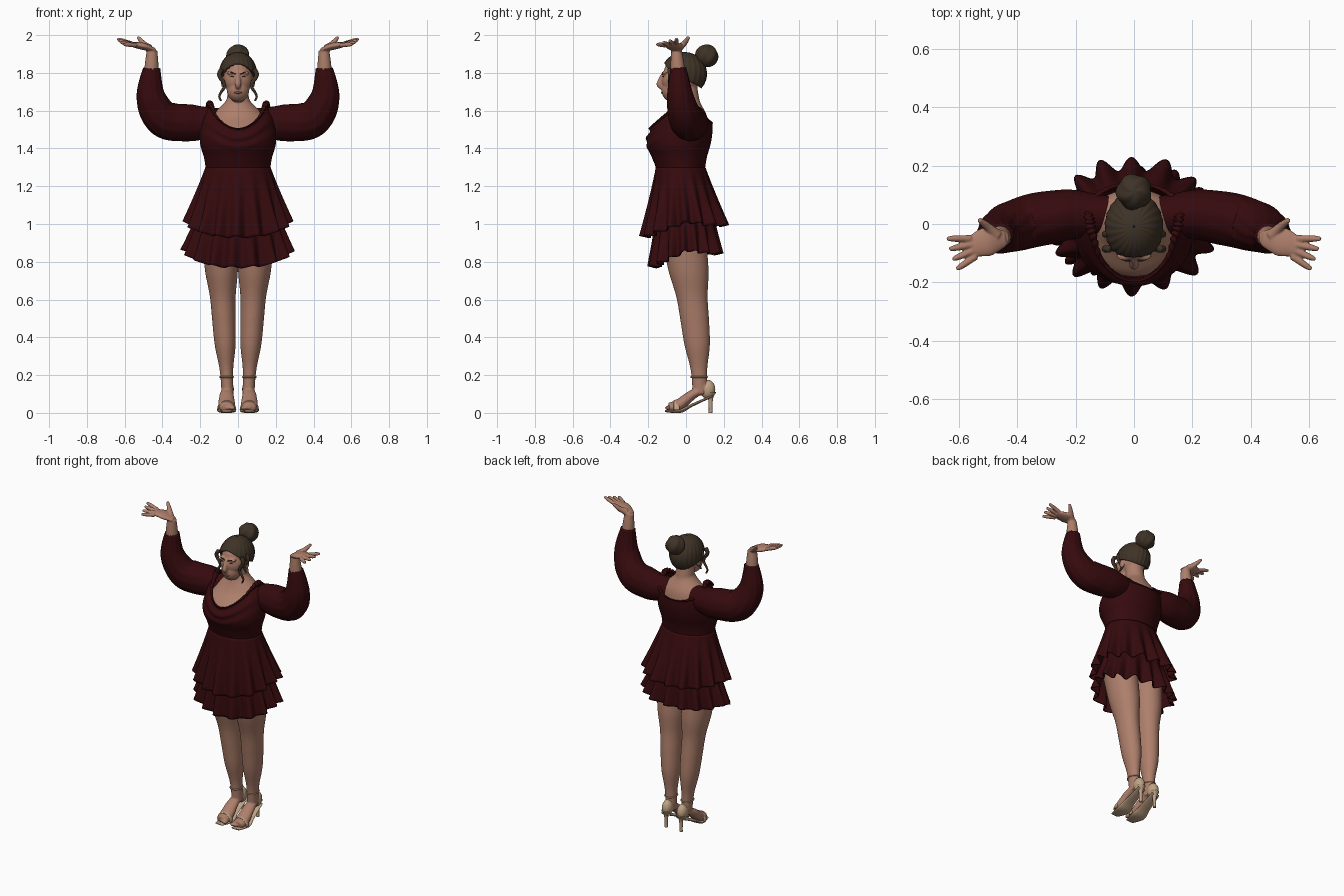
import bpy, bmesh, math
from math import sin, cos, pi
from mathutils import Vector, Matrix

if "Cube" in bpy.data.objects:
    bpy.data.objects.remove(bpy.data.objects["Cube"], do_unlink=True)


def material(name, red, green, blue):
    mat = bpy.data.materials.new(name)
    mat.use_nodes = True
    mat.diffuse_color = (red, green, blue, 1)
    mat.node_tree.nodes["Principled BSDF"].inputs["Base Color"].default_value = (red, green, blue, 1)
    return mat


SKIN = material("skin", .42, .21, .145)
DRESS = material("dark_red_cloth", .036, .003, .004)
HAIR = material("brown_hair", .05, .033, .02)
SHOE = material("tan_leather", .52, .36, .23)
LIPS = material("lips", .3, .12, .09)
UP, BACK = Vector((0, 0, 1)), Vector((0, 1, 0))


def spline(keys, t):
    """Smooth interpolation through evenly spaced vectors or numbers."""
    last = len(keys) - 1
    i = max(0, min(int(t * last), last - 1))
    f = t * last - i
    a, b, c, d = (keys[max(0, min(i + k, last))] for k in (-1, 0, 1, 2))
    return b + (c - a + (2 * a - 5 * b + 4 * c - d + (3 * (b - c) + d - a) * f) * f) * (f / 2)


def surface(bm, point, around, along, cap=True):
    """Skin of point(angle, v), closed around and optionally capped at its ends."""
    rows = [[bm.verts.new(point(2 * pi * i / around, j / along)) for i in range(around)]
            for j in range(along + 1)]
    for low, high in zip(rows, rows[1:]):
        for i in range(around):
            k = (i + 1) % around
            bm.faces.new((low[i], low[k], high[k], high[i]))
    if cap:
        bm.faces.new(rows[0])
        bm.faces.new(rows[-1])


def no_ripple(angle, v):
    return 0


def tube(bm, path, radii, hint=UP, flat=1, around=20, along=24, ripple=no_ripple):
    """Tube along a smooth path; flat scales the radius on the hint side."""
    path = [Vector(p) for p in path]

    def point(angle, v):
        tangent = spline(path, min(1, v + .01)) - spline(path, max(0, v - .01))
        side = tangent.cross(hint).normalized()
        normal = side.cross(tangent).normalized()
        radius = spline(radii, v) * (1 + ripple(angle, v))
        return spline(path, v) + (side * cos(angle) + normal * sin(angle) * flat) * radius
    surface(bm, point, around, along)


def section(row, angle, z, grow=0):
    """Point on a level ellipse given by half width, front y and back y."""
    half, front, back = row
    return Vector(((half + grow) * cos(angle),
                   (front + back) / 2 + ((back - front) / 2 + grow) * sin(angle), z))


def ball(bm, centre, radii):
    place = Matrix.Translation(centre) @ Matrix.Diagonal((*radii, 1))
    bmesh.ops.create_uvsphere(bm, u_segments=24, v_segments=16, radius=1, matrix=place)


def finish(name, bm, mat, mirror=False, voxel=0, thick=0):
    bmesh.ops.recalc_face_normals(bm, faces=bm.faces)
    for face in bm.faces:
        face.smooth = True
    mesh = bpy.data.meshes.new(name)
    bm.to_mesh(mesh)
    bm.free()
    mesh.materials.append(mat)
    ob = bpy.data.objects.new(name, mesh)
    bpy.context.collection.objects.link(ob)
    if voxel:
        merge = ob.modifiers.new("merge", "REMESH")
        merge.mode, merge.voxel_size, merge.use_smooth_shade = "VOXEL", voxel, True
        ob.modifiers.new("soften", "SMOOTH").iterations = 4
    if thick:
        ob.modifiers.new("thickness", "SOLIDIFY").thickness = thick
    if mirror:
        ob.modifiers.new("mirror", "MIRROR")


def front_of(angle):
    return max(0, -sin(angle))


def back_of(angle):
    return max(0, sin(angle))


# Head, neck and chest, merged into one skin
bm = bmesh.new()
ball(bm, (0, -.02, 1.79), (.08, .1, .1))
ball(bm, (0, -.06, 1.76), (.075, .07, .08))
ball(bm, (0, -.07, 1.71), (.06, .06, .065))
tube(bm, [(0, .02, 1.6), (0, 0, 1.75)], [.06, .055], BACK)
tube(bm, [(0, -.12, 1.8), (0, -.14, 1.74), (0, -.12, 1.72)], [.008, .016, .01], BACK)
for side in (-1, 1):
    ball(bm, (side * .08, -.02, 1.75), (.01, .02, .03))
    ball(bm, (side * .03, -.11, 1.8), (.03, .016, .01))
CHEST = [Vector(r) for r in ((.16, -.17, .1), (.175, -.175, .12), (.14, -.09, .11), (.06, -.05, .07))]
surface(bm, lambda a, v: section(spline(CHEST, v), a, 1.4 + .26 * v), 40, 30)
finish("head_and_chest", bm, SKIN, voxel=.005)

# Eyes, brows and lips
bm = bmesh.new()
ball(bm, (.03, -.12, 1.78), (.012, .005, .003))
tube(bm, [(.012, -.124, 1.793), (.035, -.122, 1.802), (.058, -.102, 1.8)], [.003, .004, .002], around=8)
finish("eyes_and_brows", bm, HAIR, mirror=True)
bm = bmesh.new()
ball(bm, (0, -.125, 1.695), (.022, .008, .006))
finish("lips", bm, LIPS)


# Hair cap with a high hairline at the front, a twisted bun and loose curls
def hair_point(angle, v):
    reach = 1.8 - .75 * front_of(angle) ** 1.5 + .5 * back_of(angle)
    polar = reach * max(v, .01)
    r = 1 + .012 * sin(22 * angle + 5 * v) * sin(polar)
    return Vector((.1 * r * sin(polar) * cos(angle), .12 * r * sin(polar) * sin(angle) - .01,
                   1.795 + .115 * r * cos(polar)))


def bun_point(angle, v):
    polar = pi * max(.01, min(v, .99))
    r = .06 + .003 * sin(5 * angle + 9 * v) * sin(polar)
    return Vector((r * sin(polar) * cos(angle), .11 + r * sin(polar) * sin(angle), 1.89 + r * cos(polar)))


bm = bmesh.new()
surface(bm, hair_point, 132, 28, cap=False)
finish("hair_cap", bm, HAIR, thick=.02)
bm = bmesh.new()
surface(bm, bun_point, 60, 24)
finish("hair_bun", bm, HAIR)
bm = bmesh.new()
for y, turns in ((-.085, 8), (-.035, 6)):
    curl = [(.085 + .014 * sin(1.3 * k), y, 1.82 - .024 * k) for k in range(turns)]
    tube(bm, curl, [.013, .009, .005], BACK, around=10, along=36)
finish("hair_curls", bm, HAIR, mirror=True)

# Bodice with a draped neckline
BODICE = [Vector(r) for r in ((.17, -.155, .1), (.18, -.18, .11), (.2, -.21, .13),
                              (.2, -.195, .14), (.185, -.145, .135), (.15, -.09, .11))]
WAIST, SHOULDER = 1.28, 1.635


def bodice_point(angle, v, grow=0):
    neck = SHOULDER - .13 * front_of(angle) ** 3 - .1 * back_of(angle)
    z = WAIST + (neck - WAIST) * v
    drape = .014 * sin(26 * v) * front_of(angle) * max(0, v - .4)
    return section(spline(BODICE, (z - WAIST) / (SHOULDER - WAIST)), angle, z, grow + drape)


bm = bmesh.new()
surface(bm, bodice_point, 96, 48, cap=False)
finish("bodice", bm, DRESS, thick=.008)


# Gathered frill along the neckline, fullest at the shoulders
def frill_point(angle, v):
    r = .004 + .012 * cos(angle) ** 2 * (1 + .35 * sin(40 * angle))
    return bodice_point(angle, 1, r * cos(2 * pi * v)) + UP * r * sin(2 * pi * v)


bm = bmesh.new()
surface(bm, frill_point, 240, 10, cap=False)
finish("neckline_frill", bm, DRESS)


# Two flared, fluted skirt tiers
def skirt(name, waist, hem, top, bottom, drop, phase):
    rows = [Vector(waist), Vector(hem)]

    def point(angle, v):
        edge = bottom - drop * front_of(angle) - .02 * back_of(angle)
        flute = cos(16 * angle + phase + .5 * sin(3 * angle))
        wave = .024 * v ** 1.4 * (flute + .2 * sin(7 * angle))
        return section(rows[0].lerp(rows[1], v), angle, top + (edge - top) * v + wave * v / 4, wave)
    bm = bmesh.new()
    surface(bm, point, 240, 24, cap=False)
    finish(name, bm, DRESS, thick=.006)


skirt("upper_skirt", (.173, -.16, .103), (.27, -.22, .21), 1.3, 1.01, .08, 0)
skirt("lower_skirt", (.19, -.15, .13), (.28, -.18, .18), 1.12, .86, .09, 1.5)


# Puffed sleeves gathered at the cuff
def gathers(angle, v):
    return .022 * sin(12 * angle + 3 * v) * v + .015 * sin(30 * v + 2 * sin(angle)) * (1 - v)


bm = bmesh.new()
tube(bm, [(.08, .03, 1.54), (.24, .03, 1.535), (.39, 0, 1.555), (.46, -.03, 1.67), (.457, -.04, 1.825)],
     [.07, .095, .097, .077, .045], BACK, flat=.92, around=72, along=64, ripple=gathers)
finish("sleeves", bm, DRESS, mirror=True)

# Forearms and open hands with fanned fingers
bm = bmesh.new()
tube(bm, [(.46, -.04, 1.75), (.455, -.05, 1.92)], [.042, .037, .028], BACK)
tube(bm, [(.44, -.05, 1.92), (.5, -.06, 1.94), (.56, -.08, 1.95)], [.027, .05, .034], flat=.38)
for i in range(4):
    spread = i - 1.5
    base = Vector((.55, -.08, 1.95)) + Vector((-.3, -.95, -.1)) * .021 * spread
    turn = -.3 - .2 * spread
    tip = base + Vector((cos(turn), sin(turn), .35 - .1 * i)) * .08
    tube(bm, [base, tip], [.013, .012, .011, .007], around=14)
tube(bm, [(.47, -.04, 1.93), (.5, -.01, 1.955), (.53, .015, 1.99)], [.022, .017, .013, .008], around=14)
finish("hands", bm, SKIN, mirror=True, voxel=.004)

# Legs that lean back toward the ankle, arched feet and toes
LEG = [.032, .036, .055, .062, .068, .086, .094, .1]


def leg_point(angle, v):
    z, r = .1 + .9 * v, spline(LEG, v)
    return Vector((.05 + .05 * z + r * cos(angle), .075 * cos(1.85 * z) + 1.22 * r * sin(angle), z))


bm = bmesh.new()
surface(bm, leg_point, 40, 50)
tube(bm, [(.06, -.09, .03), (.06, -.04, .04), (.06, .04, .1), (.055, .12, .13)],
     [.035, .045, .036, .02], flat=.7)
ball(bm, (.055, .1, .13), (.03, .045, .04))
for i in range(5):
    size = .012 - .001 * i
    ball(bm, (.026 + .016 * i, -.09 + .002 * i * i, .026), (size, size * 2, size))
finish("legs", bm, SKIN, mirror=True, voxel=.006)

# High heeled sandals: sole, stiletto, heel cup, toe strap and ankle strap
bm = bmesh.new()
tube(bm, [(.06, -.11, .01), (.06, -.03, .01), (.06, .03, .04), (.055, .14, .09)],
     [.03, .05, .04, .03], flat=.2)
tube(bm, [(.055, .13, .11), (.055, .13, 0)], [.03, .014, .01, .01], BACK)
ball(bm, (.055, .115, .125), (.033, .04, .05))
arch = [k * pi / 8 for k in range(9)]
tube(bm, [(.06 - .046 * cos(t), -.05, .015 + .05 * sin(t)) for t in arch], [.005, .005], BACK, flat=3)
tube(bm, [(.06 + .036 * cos(2 * t), .07 + .044 * sin(2 * t), .19) for t in arch], [.004, .004])
finish("sandals", bm, SHOE, mirror=True)
